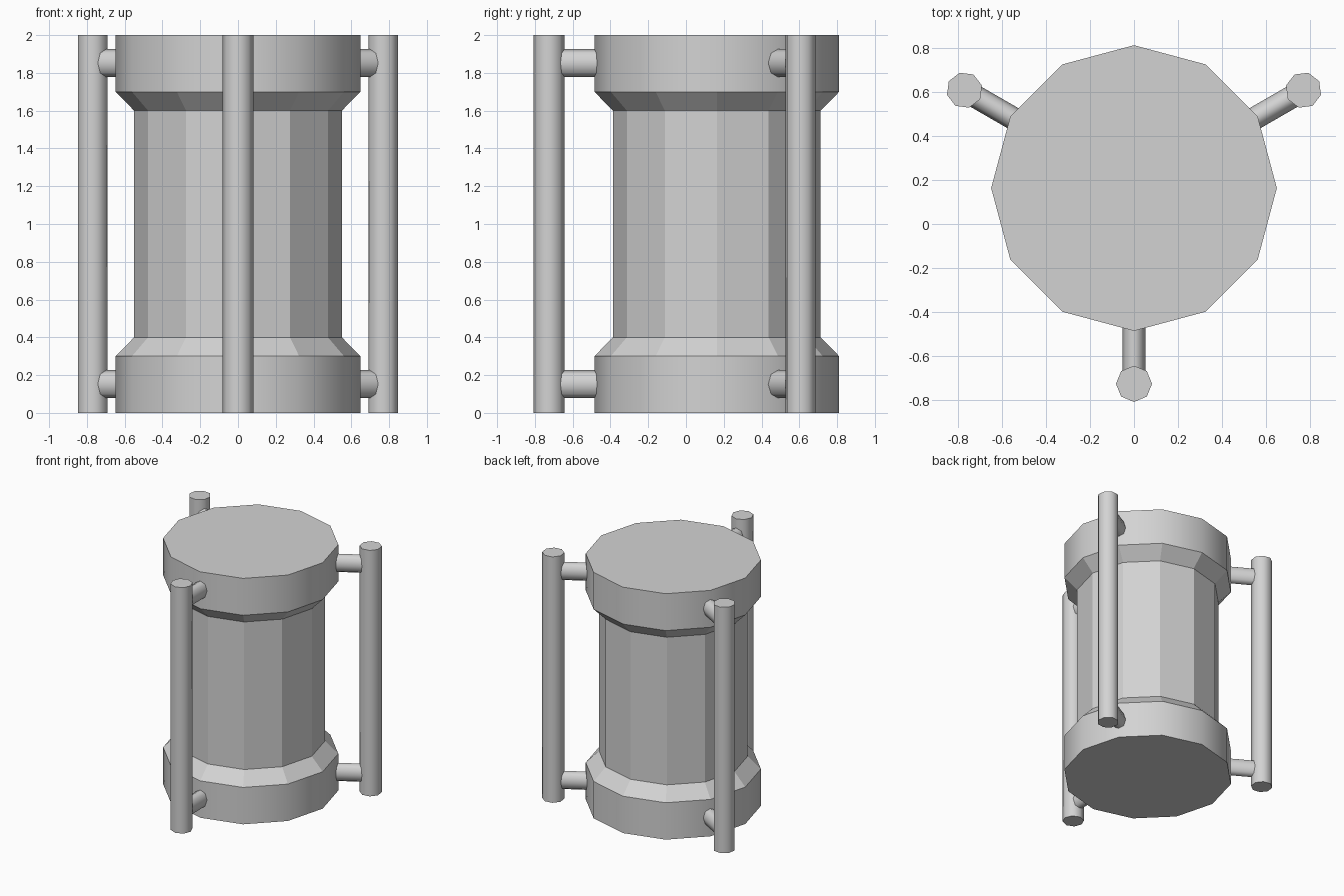
import bpy, bmesh
from math import sin, cos, pi, radians
from mathutils import Matrix, Vector

default = bpy.data.objects.get("Cube")
if default:
    bpy.data.objects.remove(default, do_unlink=True)

grey = bpy.data.materials.new("light_grey")
grey.use_nodes = True
grey.diffuse_color = (0.65, 0.65, 0.65, 1)
grey.node_tree.nodes["Principled BSDF"].inputs["Base Color"].default_value = (0.65, 0.65, 0.65, 1)

AXIS = Vector((0, 0.163, 0))  # centre line of the drum


def lathe(name, profile, sides, smooth_bands, matrix):
    """Capped, stacked rings from (radius, height) pairs; chosen bands shade smooth."""
    bm = bmesh.new()
    rings = []
    for r, z in profile:
        angles = [2 * pi * i / sides for i in range(sides)]
        rings.append([bm.verts.new((r * cos(a), r * sin(a), z)) for a in angles])
    for band, (low, high) in enumerate(zip(rings, rings[1:])):
        for i in range(sides):
            j = (i + 1) % sides
            face = bm.faces.new((low[i], low[j], high[j], high[i]))
            face.smooth = band in smooth_bands
    bm.faces.new(rings[0][::-1])
    bm.faces.new(rings[-1])
    # Keep every ring crisp
    for ring in rings:
        for i in range(sides):
            bm.edges.get((ring[i], ring[(i + 1) % sides])).smooth = False
    bm.transform(matrix)
    mesh = bpy.data.meshes.new(name)
    bm.to_mesh(mesh)
    bm.free()
    mesh.materials.append(grey)
    obj = bpy.data.objects.new(name, mesh)
    bpy.context.collection.objects.link(obj)
    return obj


# Drum: faceted waist between two smooth collars
CAP, WAIST = 0.648, 0.55
lathe("drum", [(CAP, 0), (CAP, 0.3), (WAIST, 0.4), (WAIST, 1.6), (CAP, 1.7), (CAP, 2)],
      12, {0, 4}, Matrix.Translation(AXIS))

# Three upright posts, each held by two oval pegs
for side, angle in (("front", -90), ("left", 30), ("right", 150)):
    spin = Matrix.Translation(AXIS) @ Matrix.Rotation(radians(angle), 4, "Z")
    lathe(side + "_post", [(0.082, 0), (0.082, 2)], 8, {0},
          spin @ Matrix.Translation((0.888, 0, 0)))
    for level, z in (("lower", 0.152), ("upper", 1.852)):
        lay = Matrix.Rotation(pi / 2, 4, "Y") @ Matrix.Diagonal((1, 0.7, 1, 1))
        lathe(f"{side}_{level}_peg", [(0.074, 0.58), (0.074, 0.86)], 8, {0},
              spin @ Matrix.Translation((0, 0, z)) @ lay)
